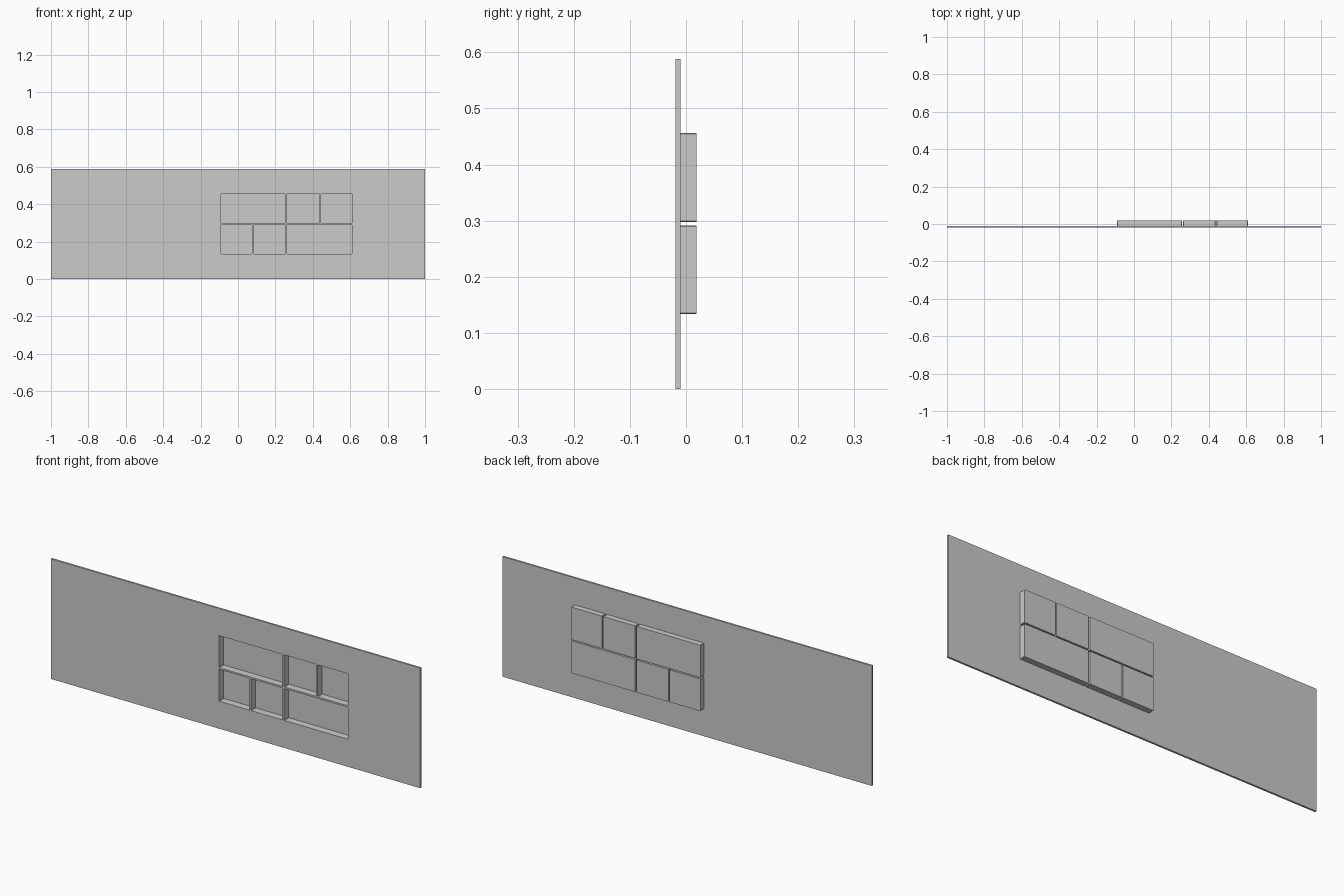
import bpy, bmesh

if "Cube" in bpy.data.objects:
    bpy.data.objects.remove(bpy.data.objects["Cube"])

FRONT, PLATE_BACK, TRAY_BACK = -0.019, -0.0095, 0.019
GAP = 0.006      # space between neighbouring trays
WALL = 0.001     # tray wall
FLOOR = 0.002    # tray floor


def box(name, x, y, z, corner=0.0):
    """Box from (min, max) ranges; optionally ease the edges running along y."""
    bm = bmesh.new()
    bmesh.ops.create_cube(bm, size=1)
    for v in bm.verts:
        v.co = [r[0] + (c + 0.5) * (r[1] - r[0]) for c, r in zip(v.co, (x, y, z))]
    if corner:
        edges = [e for e in bm.edges if abs(e.verts[0].co.y - e.verts[1].co.y) > 1e-6]
        bmesh.ops.bevel(bm, geom=edges, offset=corner, segments=1, affect='EDGES')
    mesh = bpy.data.meshes.new(name)
    bm.to_mesh(mesh)
    bm.free()
    ob = bpy.data.objects.new(name, mesh)
    bpy.context.collection.objects.link(ob)
    return ob


def cut(ob, cutter):
    m = ob.modifiers.new("opening", 'BOOLEAN')
    m.operation = 'DIFFERENCE'
    m.solver = 'EXACT'
    m.object = cutter


# Flat panel
panel = box("panel", (-1, 1), (FRONT, PLATE_BACK), (0, 0.588))

# Tray layout: x divider positions per row, long tray left above, right below
g = GAP / 2
rows = [
    ((0.1335, 0.2915), (-0.091 - g, 0.079, 0.259, 0.610 + g)),
    ((0.2975, 0.4565), (-0.091 - g, 0.259, 0.439, 0.610 + g)),
]

# Open-fronted trays sunk through the panel
for r, ((z0, z1), xs) in enumerate(rows):
    for c, (a, b) in enumerate(zip(xs, xs[1:])):
        x0, x1 = a + g, b - g
        tray = box(f"tray_{r}_{c}", (x0, x1), (PLATE_BACK, TRAY_BACK), (z0, z1), 0.002)
        cutter = box(f"tray_cutter_{r}_{c}", (x0 + WALL, x1 - WALL),
                     (FRONT - 0.02, TRAY_BACK - FLOOR),
                     (z0 + WALL, z1 - WALL), 0.002)
        cutter.hide_render = True
        cutter.hide_viewport = True
        cut(tray, cutter)
        cut(panel, cutter)
